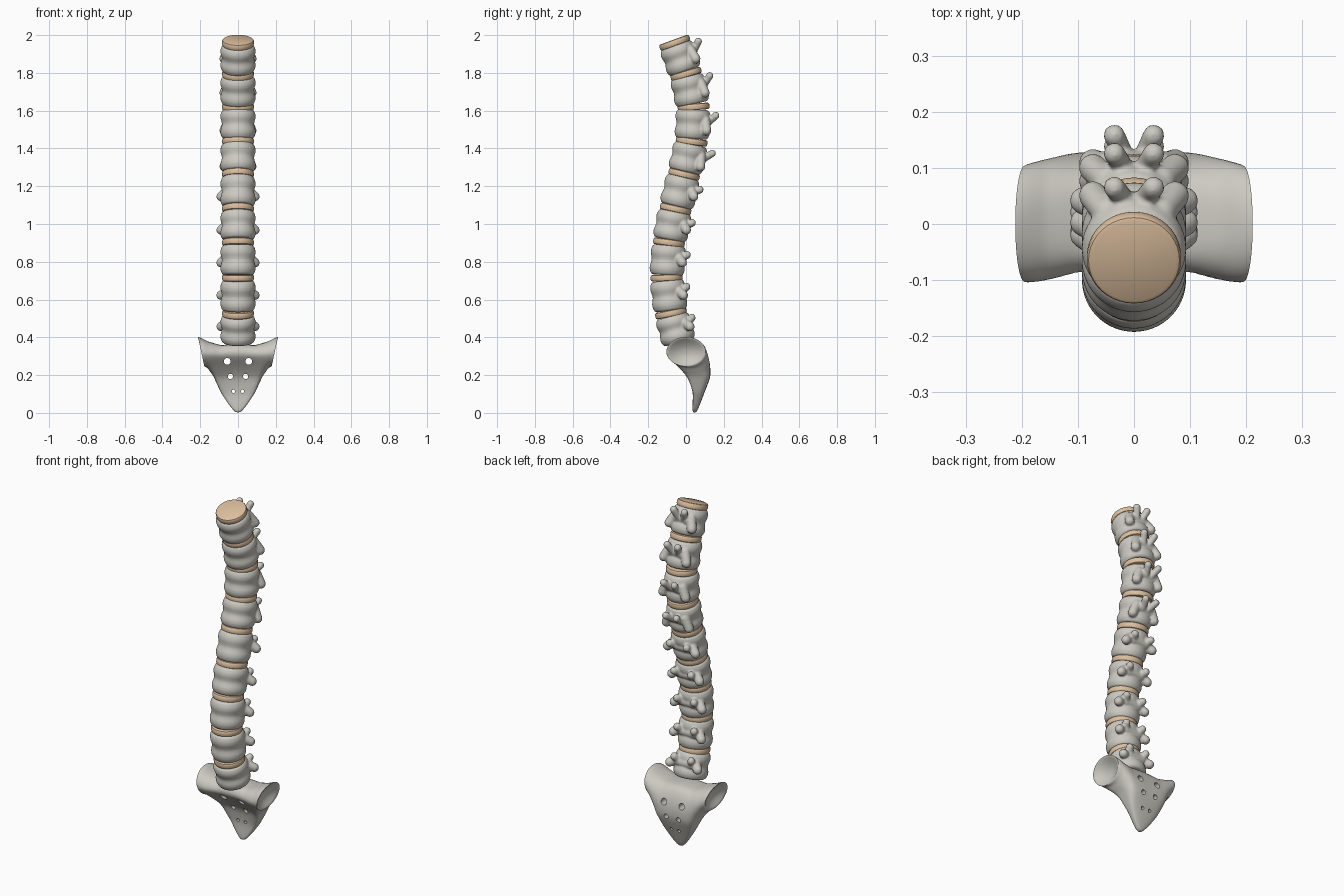
import bpy, bmesh, math
from mathutils import Vector, Matrix

cube = bpy.data.objects.get("Cube")
if cube:
    bpy.data.objects.remove(cube, do_unlink=True)


def material(name, rgb):
    m = bpy.data.materials.new(name)
    m.use_nodes = True
    m.diffuse_color = (*rgb, 1)
    m.node_tree.nodes["Principled BSDF"].inputs["Base Color"].default_value = (*rgb, 1)
    return m


BONE = material("bone_grey", (0.60, 0.585, 0.535))
DISC = material("disc_tan", (0.72, 0.52, 0.34))


def make(name, bm, mat, matrix=None):
    bmesh.ops.recalc_face_normals(bm, faces=bm.faces)
    mesh = bpy.data.meshes.new(name)
    bm.to_mesh(mesh)
    bm.free()
    ob = bpy.data.objects.new(name, mesh)
    bpy.context.collection.objects.link(ob)
    ob.matrix_world = matrix or Matrix()
    mesh.materials.append(mat)
    return ob


def activate(ob):
    bpy.ops.object.select_all(action='DESELECT')
    ob.select_set(True)
    bpy.context.view_layer.objects.active = ob


def apply_modifiers(ob):
    activate(ob)
    for mod in list(ob.modifiers):
        bpy.ops.object.modifier_apply(modifier=mod.name)


def smooth(ob, angle=45):
    activate(ob)
    bpy.ops.object.shade_smooth_by_angle(angle=math.radians(angle))


def skin_rings(bm, rings):
    """Bridge equal point rings and cap both ends."""
    loops = [[bm.verts.new(p) for p in ring] for ring in rings]
    n = len(loops[0])
    for a, b in zip(loops, loops[1:]):
        for i in range(n):
            bm.faces.new((a[i], a[(i + 1) % n], b[(i + 1) % n], b[i]))
    bm.faces.new(loops[0])
    bm.faces.new(loops[-1])


def lathe(bm, profile, n=40):
    skin_rings(bm, [[(r * math.cos(t), r * math.sin(t), z)
                     for t in (math.tau * i / n for i in range(n))] for r, z in profile])


def limb(bm, start, end, r0, r1):
    """Rounded tapering process made of overlapping balls."""
    a, b = Vector(start), Vector(end)
    for i in range(8):
        f = i / 7
        bmesh.ops.create_uvsphere(bm, u_segments=14, v_segments=10, radius=r0 + (r1 - r0) * f,
                                  matrix=Matrix.Translation(a.lerp(b, f)))


def interp(points, x):
    for (x0, y0), (x1, y1) in zip(points, points[1:]):
        if x <= x1:
            t = max(0, (x - x0) / (x1 - x0))
            return y0 + (y1 - y0) * t
    return points[-1][1]


# Joint centres (y, z) down the curved column
joints = [Vector((0, y, z)) for y, z in (
    (-0.06, 1.96), (0, 1.795), (0.04, 1.62), (0.03, 1.437), (-0.01, 1.263),
    (-0.055, 1.08), (-0.09, 0.902), (-0.103, 0.715), (-0.08, 0.527), (-0.032, 0.36))]


def frame(pos, axis):
    return Matrix.Translation(pos) @ Matrix.Rotation(math.atan2(-axis.y, axis.z), 4, 'X')


# Discs
for i, pos in enumerate(joints[:-1]):
    axis = joints[max(0, i - 1)] - joints[i + 1]
    bm = bmesh.new()
    lathe(bm, [(0.074, -0.018), (0.081, -0.015), (0.084, -0.008), (0.084, 0.008),
               (0.081, 0.014), (0.075, 0.017)])
    smooth(make(f"disc_{i + 1}", bm, DISC, frame(pos, axis)), 35)

# Vertebrae: waisted body with paired processes
for i, (top, low) in enumerate(zip(joints, joints[1:])):
    axis = top - low
    h = axis.length / 2 - 0.014
    bm = bmesh.new()
    lathe(bm, [(0.076, -h), (0.086, -0.9 * h), (0.093, -0.65 * h), (0.093, -0.42 * h),
               (0.087, -0.15 * h), (0.085, 0), (0.087, 0.15 * h), (0.093, 0.42 * h),
               (0.093, 0.65 * h), (0.086, 0.9 * h), (0.076, h)])
    limb(bm, (-0.04, 0.07, 0.01), (0.04, 0.07, 0.01), 0.026, 0.026)
    for s in (-1, 1):
        if i < 4:
            limb(bm, (s * 0.05, 0.065, 0.025), (s * 0.073, 0.075, -0.03), 0.026, 0.026)
            limb(bm, (s * 0.012, 0.075, 0.005), (s * 0.035, 0.12, 0.052), 0.018, 0.02)
        else:
            limb(bm, (s * 0.055, 0.055, 0.02), (s * 0.09, 0.078, -0.008), 0.027, 0.025)
            limb(bm, (s * 0.04, 0.07, 0.015), (s * 0.055, 0.1, 0.035), 0.022, 0.021)
    ob = make(f"vertebra_{i + 1}", bm, BONE, frame((top + low) / 2, axis))
    rm = ob.modifiers.new("fuse", 'REMESH')
    rm.mode = 'VOXEL'
    rm.voxel_size = 0.0055
    sm = ob.modifiers.new("soften", 'SMOOTH')
    sm.factor, sm.iterations = 0.5, 4
    apply_modifiers(ob)
    smooth(ob, 70)

# Sacrum: lofted sideways, from dished end to dished end
TOP = [(0, 0.365), (0.45, 0.36), (0.75, 0.378), (1, 0.405)]
BOTTOM = [(0, 0), (0.08, 0.006), (0.2, 0.035), (0.43, 0.105), (0.65, 0.195), (0.85, 0.24), (1, 0.245)]
MIDDLE = [(0, 0.045), (0.1, 0.066), (0.19, 0.075), (0.25, 0.05), (0.31, 0.012), (0.4, 0)]
THICK = [(0, 0.018), (0.1, 0.03), (0.19, 0.055), (0.25, 0.08), (0.31, 0.112), (0.4, 0.11)]


def sacrum_ring(side, scale=1, sink=0, n=48):
    s = abs(side)
    hi, lo = interp(TOP, s), interp(BOTTOM, s)
    c, half = (hi + lo) / 2, (hi - lo) / 2
    power = 0.4 + 0.6 * s ** 2
    ring = []
    for k in range(n):
        a = math.tau * k / n
        z = c + half * math.cos(a) * scale
        blend = s ** 3
        depth = interp(THICK, z) * (1 - blend) + 0.105 * blend
        y = interp(MIDDLE, z) * (1 - blend)
        y += depth * scale * math.copysign(abs(math.sin(a)) ** power, math.sin(a))
        x = 0.213 * s - 0.22 * (0.4 - z) * s ** 4 - sink
        ring.append((math.copysign(x, side), y, z))
    return ring


dish = [(0.07, 0.035), (0.35, 0.032), (0.65, 0.02), (0.85, 0.005), (0.94, 0)]
rings = [sacrum_ring(-1, sc, d) for sc, d in dish]
rings += [sacrum_ring(j / 24) for j in range(-24, 25)]
rings += [sacrum_ring(1, sc, d) for sc, d in reversed(dish)]
bm = bmesh.new()
skin_rings(bm, rings)
sacrum = make("sacrum", bm, BONE)
sm = sacrum.modifiers.new("soften", 'SMOOTH')
sm.factor, sm.iterations = 0.5, 4

# Three pairs of openings through the sacrum
bm = bmesh.new()
for x, z, r in ((0.057, 0.273, 0.018), (0.04, 0.193, 0.014), (0.024, 0.114, 0.009)):
    for s in (-1, 1):
        bmesh.ops.create_cone(bm, cap_ends=True, segments=20, radius1=r, radius2=r, depth=0.6,
                              matrix=Matrix.Translation((s * x, 0, z)) @ Matrix.Rotation(math.pi / 2, 4, 'X'))
cutter = make("opening_cutter", bm, BONE)
cutter.hide_render = True
cut = sacrum.modifiers.new("openings", 'BOOLEAN')
cut.operation, cut.solver, cut.object = 'DIFFERENCE', 'EXACT', cutter
apply_modifiers(sacrum)
bpy.data.objects.remove(cutter, do_unlink=True)
smooth(sacrum, 50)
